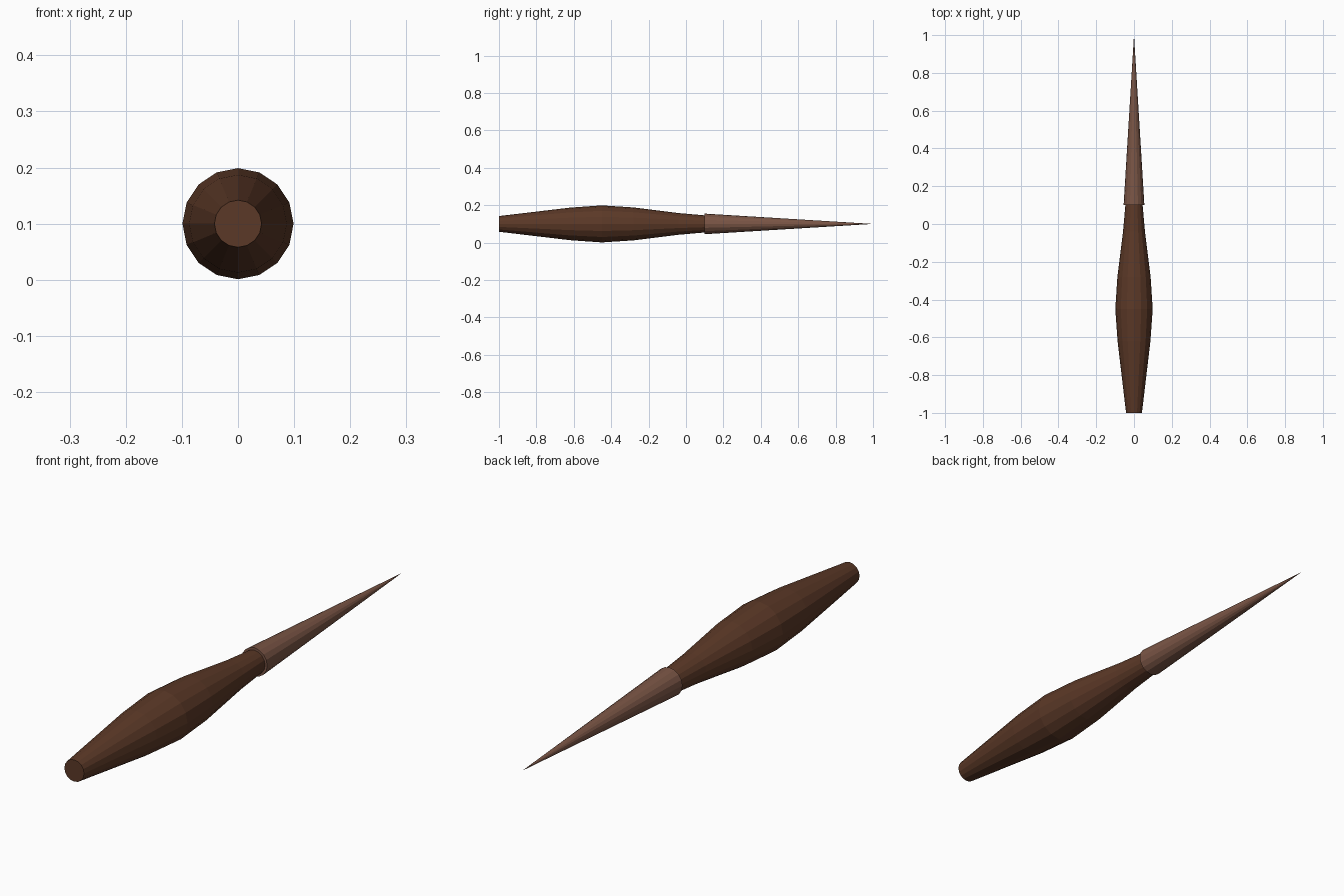
import bpy, bmesh, math

if "Cube" in bpy.data.objects:
    bpy.data.objects.remove(bpy.data.objects["Cube"])

SIDES = 16
AXIS_Z = 0.1


def material(name, colour):
    m = bpy.data.materials.new(name)
    m.diffuse_color = (*colour, 1)
    m.use_nodes = True
    m.node_tree.nodes["Principled BSDF"].inputs["Base Color"].default_value = m.diffuse_color
    return m


def lathe(name, profile, mat):
    """Closed solid of revolution along y from (y, radius) pairs."""
    bm = bmesh.new()
    rings = []
    for y, r in profile:
        if r == 0:
            rings.append([bm.verts.new((0, y, AXIS_Z))] * SIDES)
            continue
        angles = [2 * math.pi * i / SIDES for i in range(SIDES)]
        rings.append([bm.verts.new((r * math.cos(a), y, AXIS_Z + r * math.sin(a)))
                      for a in angles])
    for a, b in zip(rings, rings[1:]):
        for i in range(SIDES):
            j = (i + 1) % SIDES
            corners = list(dict.fromkeys((a[i], a[j], b[j], b[i])))
            bm.faces.new(corners)
    for ring, (y, r) in zip((rings[0], rings[-1]), (profile[0], profile[-1])):
        if r > 0:
            bm.faces.new(ring)
    bmesh.ops.recalc_face_normals(bm, faces=bm.faces)
    mesh = bpy.data.meshes.new(name)
    bm.to_mesh(mesh)
    bm.free()
    mesh.materials.append(mat)
    obj = bpy.data.objects.new(name, mesh)
    bpy.context.collection.objects.link(obj)
    return obj


dark_wood = material("dark brown wood", (0.105, 0.040, 0.020))
pale_wood = material("light brown point", (0.195, 0.091, 0.060))

# Swollen grip, thickest a little behind the middle
lathe("handle", [(-1.0, 0.042), (-0.62, 0.087), (-0.45, 0.099), (-0.28, 0.088),
                 (-0.04, 0.058), (0.12, 0.044)], dark_wood)

# Long tapering point, slightly wider than the grip where they meet
lathe("spike", [(0.1, 0.055), (1.0, 0.0)], pale_wood)
